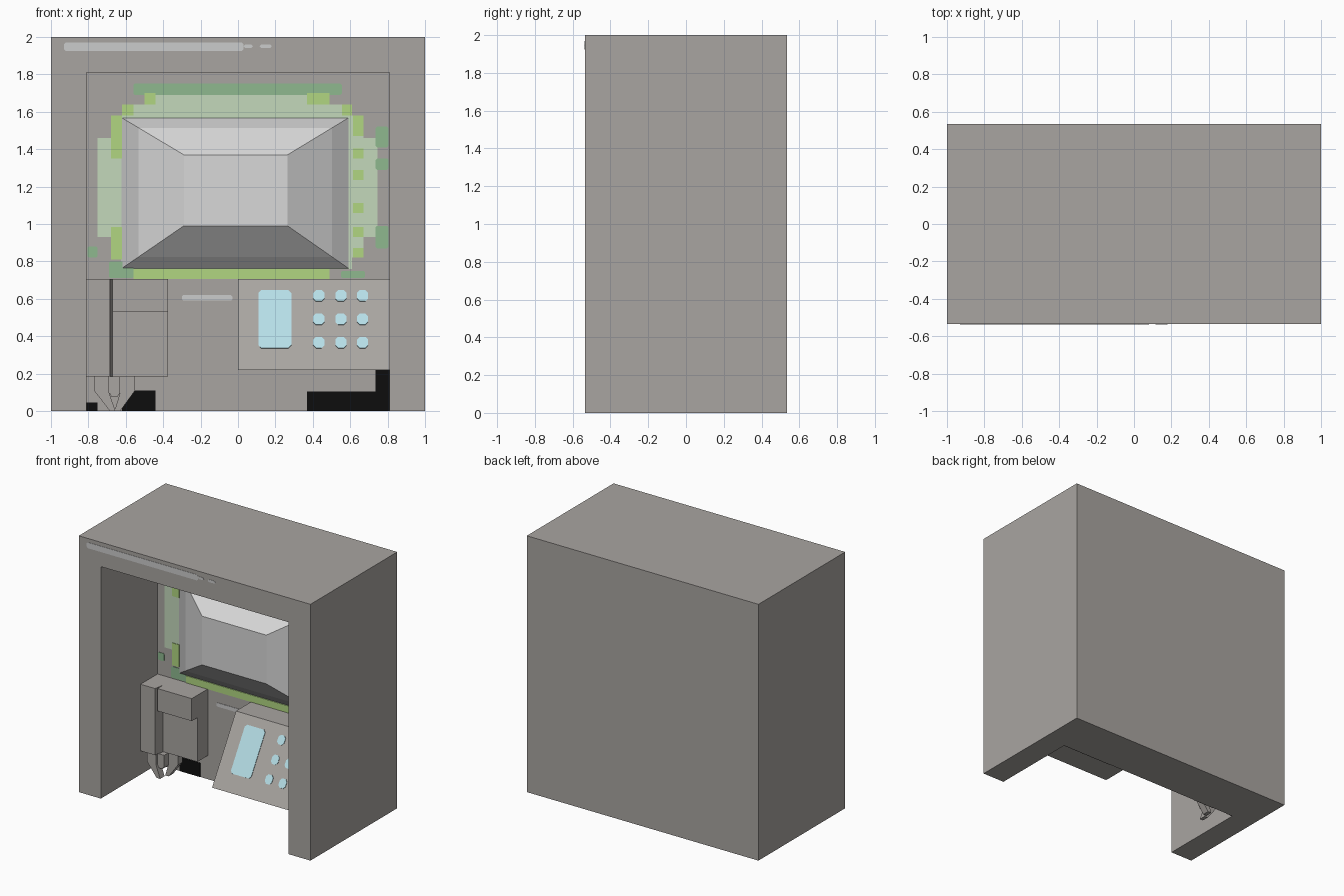
import bpy, bmesh

if "Cube" in bpy.data.objects:
    bpy.data.objects.remove(bpy.data.objects["Cube"])

def mat(name, r, g, b):
    m = bpy.data.materials.new(name)
    lin = [(c / 255 / 12.92) if c < 11 else ((c / 255 + 0.055) / 1.055) ** 2.4 for c in (r, g, b)]
    m.diffuse_color = (*lin, 1)
    m.use_nodes = True
    m.node_tree.nodes["Principled BSDF"].inputs["Base Color"].default_value = m.diffuse_color
    return m

GREY = mat("warm_grey", 169, 165, 161)
LIGHT = mat("light_grey", 203, 204, 204)
GLASS = mat("screen_grey", 216, 216, 216)
RIM = mat("screen_edge_grey", 194, 194, 194)
PALE = mat("pale_green", 195, 216, 187)
LIME = mat("lime_green", 177, 214, 129)
MID = mat("mid_green", 142, 185, 143)
BLUE = mat("pale_blue", 187, 228, 237)
BLACK = mat("black", 13, 13, 13)

def finish(name, bm, *mats):
    bmesh.ops.recalc_face_normals(bm, faces=bm.faces)
    me = bpy.data.meshes.new(name)
    bm.to_mesh(me)
    bm.free()
    ob = bpy.data.objects.new(name, me)
    bpy.context.collection.objects.link(ob)
    for m in mats:
        me.materials.append(m)
    return ob

def loft(bm, a, b):
    """Solid between two matching loops of points."""
    va, vb = [bm.verts.new(p) for p in a], [bm.verts.new(p) for p in b]
    n = len(a)
    bm.faces.new(va)
    bm.faces.new(vb[::-1])
    for i in range(n):
        bm.faces.new((va[i], va[(i + 1) % n], vb[(i + 1) % n], vb[i]))

def box(name, x0, x1, y0, y1, z0, z1, m=GREY):
    bm = bmesh.new()
    q = [(x0, z0), (x1, z0), (x1, z1), (x0, z1)]
    loft(bm, [(x, y0, z) for x, z in q], [(x, y1, z) for x, z in q])
    return finish(name, bm, m)

def plates(name, rects, m, place, d, c=0.0):
    """Thin plates (x0, x1, z0, z1) with chamfer c; place(x, z, d) puts them on a surface."""
    bm = bmesh.new()
    for x0, x1, z0, z1 in rects:
        if c:
            q = [(x0 + c, z0), (x1 - c, z0), (x1, z0 + c), (x1, z1 - c),
                 (x1 - c, z1), (x0 + c, z1), (x0, z1 - c), (x0, z0 + c)]
        else:
            q = [(x0, z0), (x1, z0), (x1, z1), (x0, z1)]
        loft(bm, [place(x, z, d) for x, z in q], [place(x, z, 0) for x, z in q])
    return finish(name, bm, m)

WALL, FRONT = 0.165, -0.535

# cabinet with a deep alcove open to the front and the floor
cabinet = box("cabinet", -1, 1, FRONT, 0.535, 0, 2)
cutter = box("alcove_cutter", -0.81, 0.81, -0.8, WALL, -0.3, 1.81)
cutter.hide_render = True
mod = cabinet.modifiers.new("alcove", 'BOOLEAN')
mod.object = cutter
mod.solver = 'EXACT'
bpy.context.view_layer.objects.active = cabinet
bpy.ops.object.modifier_apply(modifier=mod.name)
bpy.data.objects.remove(cutter)

# bulging screen: frustum with a darker outer band
bm = bmesh.new()
def ring(t):
    y = WALL + (-0.03 - WALL) * t
    x0, x1 = -0.625 + 0.335 * t, 0.595 - 0.33 * t
    z0, z1 = 0.76 + 0.23 * t, 1.57 - 0.2 * t
    return [bm.verts.new(p) for p in ((x0, y, z0), (x1, y, z0), (x1, y, z1), (x0, y, z1))]
rings = [ring(t) for t in (0, 0.28, 1)]
for k in range(2):
    for i in range(4):
        j = (i + 1) % 4
        f = bm.faces.new((rings[k][i], rings[k][j], rings[k + 1][j], rings[k + 1][i]))
        f.material_index = 1 - k
bm.faces.new(rings[2])
bm.faces.new(rings[0][::-1])
finish("screen", bm, GLASS, RIM)

# glow around the screen and marks on the back wall
on_wall = lambda x, z, d: (x, WALL - d, z)
plates("screen_glow", [(-0.75, -0.68, 0.93, 1.46), (-0.68, -0.62, 0.82, 1.58),
                       (-0.62, 0.61, 0.76, 1.64), (-0.44, 0.49, 1.64, 1.70),
                       (0.61, 0.67, 0.82, 1.58), (0.67, 0.745, 0.93, 1.46)],
       PALE, on_wall, 0.002)
plates("mid_green_blocks", [(-0.56, 0.555, 1.69, 1.75), (0.735, 0.805, 1.41, 1.52),
                            (0.735, 0.805, 1.29, 1.35), (0.735, 0.805, 0.87, 0.99),
                            (-0.805, -0.75, 0.82, 0.88), (-0.69, -0.56, 0.71, 0.80),
                            (0.55, 0.68, 0.71, 0.75)], MID, on_wall, 0.004, 0.008)
lime = [(-0.50, -0.44, 1.64, 1.70), (0.37, 0.49, 1.64, 1.70), (-0.62, -0.56, 1.58, 1.64),
        (0.555, 0.61, 1.58, 1.64), (-0.68, -0.62, 1.35, 1.58), (0.615, 0.67, 1.47, 1.58),
        (-0.68, -0.62, 0.81, 0.985), (-0.56, 0.49, 0.705, 0.76)]
lime += [(0.615, 0.67, z, z + 0.053) for z in (1.35, 1.235, 1.06, 0.93, 0.82)]
plates("lime_blocks", lime, LIME, on_wall, 0.006)
plates("wall_scuffs", [(-0.30, -0.03, 0.59, 0.62), (-0.49, -0.46, 0.675, 0.705)],
       LIGHT, on_wall, 0.003, 0.008)
plates("floor_gaps", [(-0.81, -0.75, 0, 0.045), (-0.62, -0.44, 0, 0.11),
                      (0.37, 0.81, 0, 0.105), (0.735, 0.81, 0.105, 0.22)],
       BLACK, on_wall, 0.003)

# highlight strip on the front lintel
on_front = lambda x, z, d: (x, FRONT - d, z)
plates("lintel_strip", [(-0.93, 0.03, 1.925, 1.97), (0.03, 0.08, 1.94, 1.96),
                        (0.115, 0.18, 1.94, 1.96)], LIGHT, on_front, 0.002, 0.009)

# sloping control panel
prof = [(-0.32, 0.22), (WALL, 0.22), (WALL, 0.705), (-0.025, 0.705)]
bm = bmesh.new()
loft(bm, [(0, y, z) for y, z in prof], [(0.81, y, z) for y, z in prof])
finish("control_panel", bm, GREY)
on_slope = lambda x, z, d: (x, -0.32 + (z - 0.22) * 0.295 / 0.485 - d * 0.854, z + d * 0.52)
plates("panel_display", [(0.11, 0.285, 0.335, 0.645)], BLUE, on_slope, 0.004, 0.015)
plates("panel_buttons", [(x - 0.03, x + 0.03, z - 0.03, z + 0.03)
                         for x in (0.432, 0.55, 0.666) for z in (0.615, 0.49, 0.365)],
       BLUE, on_slope, 0.004, 0.015)

# dispenser: tapered left column, lower body and overhanging head
bm = bmesh.new()
foot = [(-0.81, -0.045), (-0.685, -0.045), (-0.67, 0.035), (-0.67, WALL), (-0.81, WALL)]
loft(bm, [(x, y, 0.185) for x, y in foot], [(x, y, 0.705) for x, y in foot])
finish("dispenser_column", bm, GREY)
box("dispenser_body", -0.67, -0.375, 0.035, WALL, 0.185, 0.53)
box("dispenser_head", -0.67, -0.375, -0.035, WALL, 0.53, 0.705)

# three claw fingers under the dispenser
fingers = {
    "left_finger": ([(-0.77, 0.185), (-0.77, 0.11), (-0.685, 0), (-0.655, 0),
                     (-0.69, 0.10), (-0.69, 0.185)], -0.025, 0.03),
    "right_finger": ([(-0.55, 0.185), (-0.55, 0.11), (-0.63, 0), (-0.66, 0),
                      (-0.63, 0.10), (-0.63, 0.185)], 0.045, 0.10),
    "middle_finger": ([(-0.69, 0.185), (-0.69, 0.10), (-0.675, 0.075), (-0.645, 0.075),
                       (-0.63, 0.10), (-0.63, 0.185)], -0.01, 0.06),
}
for name, (pts, y0, y1) in fingers.items():
    bm = bmesh.new()
    loft(bm, [(x, y0, z) for x, z in pts], [(x, y1, z) for x, z in pts])
    finish(name, bm, GREY)
